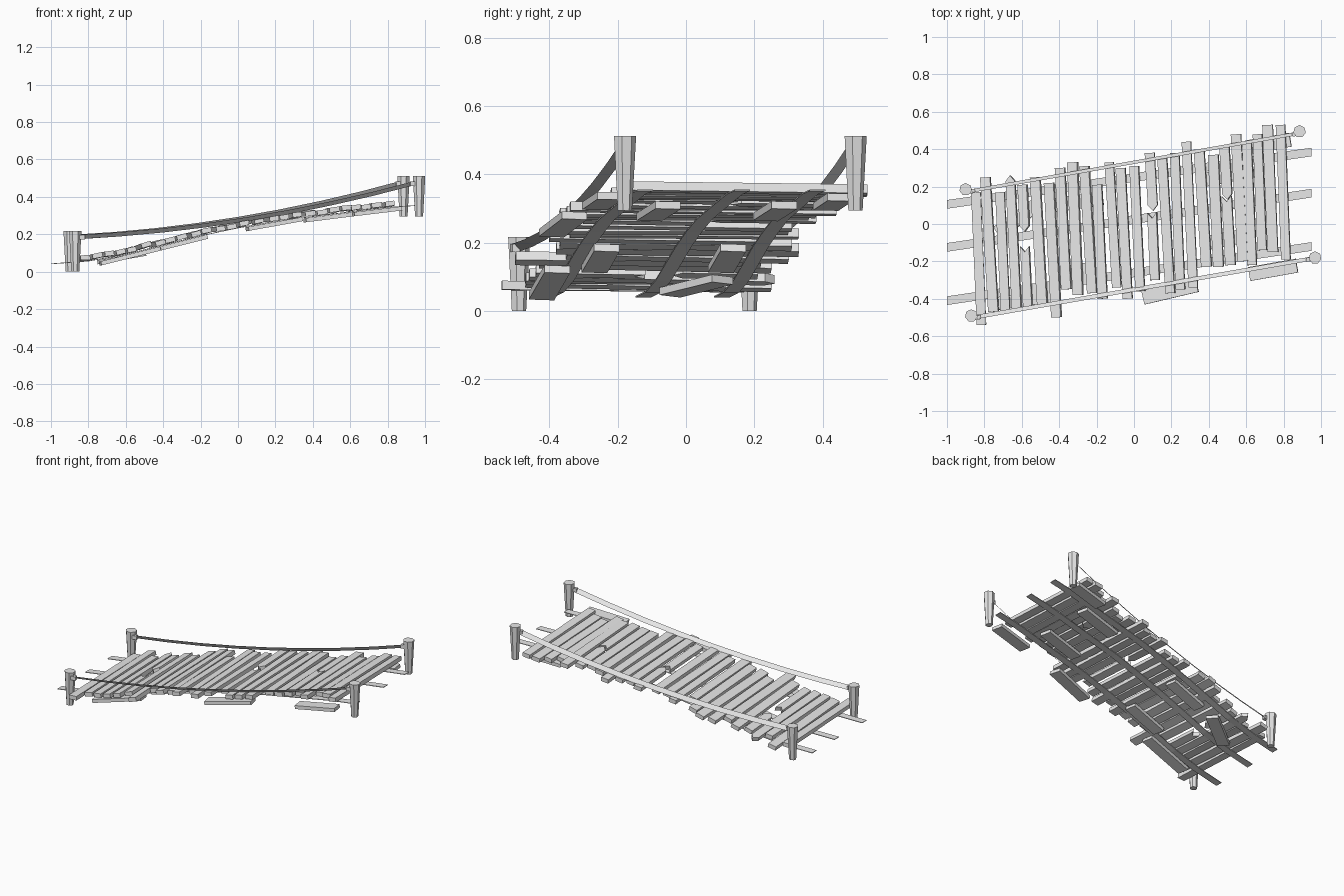
import bpy
import bmesh
import math
import random
from mathutils import Matrix, Vector

random.seed(4)
if "Cube" in bpy.data.objects:
    bpy.data.objects.remove(bpy.data.objects["Cube"], do_unlink=True)

grey = bpy.data.materials.new("weathered_grey")
grey.use_nodes = True
colour = (0.8, 0.8, 0.8, 1)
grey.diffuse_color = colour
grey.node_tree.nodes["Principled BSDF"].inputs["Base Color"].default_value = colour

# Side profile of the deck: x, z
DECK = [(-1, 0.04), (-0.8, 0.055), (-0.6, 0.09), (-0.4, 0.14), (-0.2, 0.19),
        (0, 0.232), (0.2, 0.268), (0.4, 0.293), (0.6, 0.318), (0.8, 0.342), (1, 0.355)]


def deck_at(x):
    """Height and slope angle of the deck at x."""
    for (xa, za), (xb, zb) in zip(DECK, DECK[1:]):
        if x <= xb:
            slope = (zb - za) / (xb - xa)
            return za + slope * (x - xa), math.atan(slope)
    return DECK[-1][1], 0


def finish(name, bm):
    mesh = bpy.data.meshes.new(name)
    bm.to_mesh(mesh)
    bm.free()
    mesh.materials.append(grey)
    obj = bpy.data.objects.new(name, mesh)
    bpy.context.collection.objects.link(obj)
    return obj


def board(name, centre, length, width, thick, yaw, slope, roll=0, low_tip=0, high_tip=0):
    """Board along local y; tips make the end pointed (+) or notched (-)."""
    h, w = length / 2, width / 2
    outline = [(-w, -h), (0, -h - low_tip), (w, -h), (w, h), (0, h + high_tip), (-w, h)]
    bm = bmesh.new()
    base = bm.faces.new([bm.verts.new((x, y, 0)) for x, y in outline])
    top = bmesh.ops.extrude_face_region(bm, geom=[base])["geom"]
    bmesh.ops.translate(bm, vec=(0, 0, thick),
                        verts=[v for v in top if isinstance(v, bmesh.types.BMVert)])
    bmesh.ops.recalc_face_normals(bm, faces=bm.faces)
    bm.transform(Matrix.Translation(centre) @ Matrix.Rotation(-slope, 4, "Y")
                 @ Matrix.Rotation(roll, 4, "X") @ Matrix.Rotation(yaw, 4, "Z"))
    return finish(name, bm)


def deck_plank(x, high, low, low_tip=0, high_tip=0):
    z, slope = deck_at(x)
    lift = random.uniform(0.004, 0.012)
    yaw = math.radians(3 + random.uniform(-0.7, 0.7))
    board("deck_plank", (x, (high + low) / 2, z + lift), high - low,
          random.uniform(0.048, 0.056), 0.026, yaw,
          slope + random.uniform(-0.06, 0.06), random.uniform(-0.01, 0.01),
          low_tip, high_tip)


# Whole planks: x, back end, front end
for row in [(-.83, .17, -.54), (-.77, .25, -.47), (-.70, .17, -.47), (-.505, .25, -.43),
            (-.43, .22, -.5), (-.375, .3, -.35), (-.31, .33, -.38), (-.24, .31, -.37),
            (-.18, .21, -.4), (-.11, .33, -.34), (-.05, .3, -.4), (.02, .31, -.36),
            (.175, .36, -.37), (.235, .38, -.35), (.30, .44, -.34), (.37, .4, -.23),
            (.44, .37, -.23), (.565, .48, -.2), (.62, .43, -.22), (.675, .48, -.14),
            (.73, .53, -.15), (.80, .53, -.19)]:
    deck_plank(*row)

# Broken planks: one split end, or two halves with a gap
deck_plank(-.64, .23, -.46, high_tip=.03)
for x, high, split, gap, low in [(-.58, .21, -.01, .1, -.44), (.1, .38, .1, .03, -.3),
                                 (.5, .41, .16, .0, -.22)]:
    deck_plank(x - .006, high, split, low_tip=.03)
    deck_plank(x + .008, split - gap - .01, low, high_tip=-.03)

# Three thin stringers that follow the deck profile underneath
for name, y0, y1 in [("back_stringer", .105, .385), ("middle_stringer", -.125, .165),
                     ("front_stringer", -.41, -.12)]:
    bm = bmesh.new()
    rows = []
    for x in [-1] + [p[0] for p in DECK[1:-1]] + [.95]:
        y = y0 + (y1 - y0) * (x + 1) / 1.95
        z = deck_at(x)[0]
        rows.append([bm.verts.new((x, y + side * .023, z + up))
                     for side, up in [(-1, 0), (1, 0), (1, .004), (-1, .004)]])
    for a, b in zip(rows, rows[1:]):
        for i in range(4):
            j = (i + 1) % 4
            bm.faces.new((a[i], a[j], b[j], b[i]))
    bm.faces.new(rows[0])
    bm.faces.new(rows[-1])
    bmesh.ops.recalc_face_normals(bm, faces=bm.faces)
    finish(name, bm)

# Short repair boards fixed below the deck: x, y, length, turn in degrees
for x, y, length, turn in [(-.575, -.4, .33, 8), (-.29, -.25, .26, 8), (.195, -.36, .3, 13),
                           (.5, -.08, .29, 11), (-.29, .12, .26, 8), (-.62, .03, .27, 35),
                           (.5, .26, .29, 11), (.745, -.245, .26, 10), (.72, .43, .24, 10)]:
    z, slope = deck_at(x)
    board("repair_board", (x, y, z - .024), length, .075, .022,
          math.radians(turn - 90), slope)

# Tapered posts
posts = {"back_right_post": (-.9, .185, 0), "front_right_post": (-.87, -.49, 0),
         "back_left_post": (.885, .495, .295), "front_left_post": (.968, -.18, .295)}
for name, (x, y, z) in posts.items():
    bm = bmesh.new()
    bmesh.ops.create_cone(bm, cap_ends=True, segments=7, radius1=.022, radius2=.034, depth=.217)
    bm.transform(Matrix.Translation((x, y, z + .1085)))
    finish(name, bm)


# Sagging ribbon ropes, each a single sheet leaning to the front
def rope(name, start, end, lean, flip):
    a, b = Vector(start), Vector(end)
    bm = bmesh.new()
    rows = []
    for i in range(9):
        t = i / 8
        p = a.lerp(b, t) - Vector((0, 0, .2 * t * (1 - t)))
        rows.append([bm.verts.new(p - lean), bm.verts.new(p + lean)])
    for r, s in zip(rows, rows[1:]):
        face = bm.faces.new((r[0], s[0], s[1], r[1]))
        if flip:
            face.normal_flip()
    finish(name, bm)


rope("back_rope", (-.88, .175, .185), (.88, .485, .475), Vector((0, -.009, .013)), False)
rope("front_rope", (-.86, -.5, .185), (.95, -.185, .475), Vector((0, -.011, .011)), True)

# Rope knots against the posts
for x, y, z in [(-.865, .175, .185), (-.835, -.5, .185), (.86, .48, .47), (.935, -.19, .47)]:
    board("rope_knot", (x, y, z - .012), .03, .022, .024, math.radians(-80), 0)
